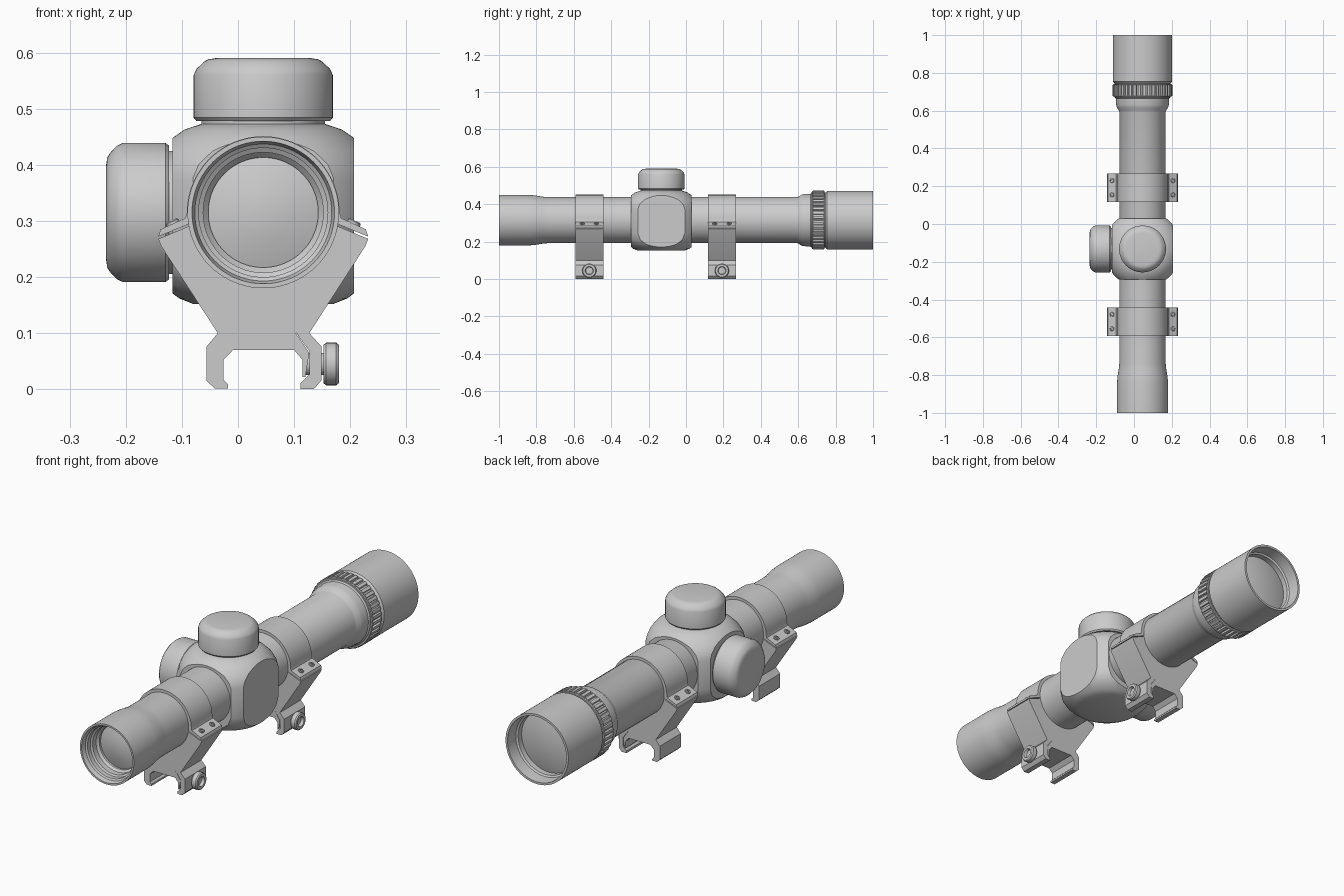
import bpy, bmesh
from math import sin, cos, pi, radians
from mathutils import Matrix, Vector

if "Cube" in bpy.data.objects:
    bpy.data.objects.remove(bpy.data.objects["Cube"])

CX, CZ, TY = 0.045, 0.315, -0.132      # optical axis and turret position
ALONG_Y = Matrix.Rotation(-pi / 2, 4, 'X')
ALONG_X = Matrix.Rotation(pi / 2, 4, 'Y')
ALONG_NEG_X = Matrix.Rotation(-pi / 2, 4, 'Y')


def finish(bm, name, angle=30):
    bmesh.ops.remove_doubles(bm, verts=bm.verts, dist=1e-5)
    bmesh.ops.recalc_face_normals(bm, faces=bm.faces)
    me = bpy.data.meshes.new(name)
    bm.to_mesh(me)
    bm.free()
    ob = bpy.data.objects.new(name, me)
    bpy.context.collection.objects.link(ob)
    bpy.ops.object.select_all(action='DESELECT')
    ob.select_set(True)
    bpy.context.view_layer.objects.active = ob
    bpy.ops.object.shade_smooth_by_angle(angle=radians(angle))
    return ob


def lathe(profile, origin, turn=Matrix(), steps=64):
    """Spin (radius, height) points round a local z axis."""
    bm = bmesh.new()
    vs = [bm.verts.new((r, 0, h)) for r, h in profile]
    es = [bm.edges.new(p) for p in zip(vs, vs[1:])]
    bmesh.ops.spin(bm, geom=vs + es, cent=(0, 0, 0), axis=(0, 0, 1),
                   angle=2 * pi, steps=steps, use_merge=True)
    bmesh.ops.remove_doubles(bm, verts=bm.verts, dist=1e-5)
    bm.transform(Matrix.Translation(origin) @ turn)
    return bm


def extrude(points, y0, y1, name):
    """Extrude an (x, z) outline along y."""
    bm = bmesh.new()
    f = bm.faces.new([bm.verts.new((x, y0, z)) for x, z in points])
    g = bmesh.ops.extrude_face_region(bm, geom=[f])['geom']
    bmesh.ops.translate(bm, vec=(0, y1 - y0, 0),
                        verts=[v for v in g if isinstance(v, bmesh.types.BMVert)])
    return finish(bm, name)


# scope tube with recessed ends and gently domed lenses
tube = [(0, -0.925), (0.05, -0.92), (0.098, -0.905), (0.098, -0.915), (0.107, -0.925),
        (0.107, -0.95), (0.115, -0.955), (0.115, -0.975), (0.122, -0.98), (0.127, -1),
        (0.135, -1), (0.135, -0.84), (0.132, -0.805), (0.126, -0.77), (0.123, -0.74),
        (0.123, 0.595), (0.126, 0.602), (0.136, 0.618), (0.139, 0.63), (0.141, 0.665),
        (0.147, 0.67), (0.147, 0.745), (0.152, 0.75), (0.157, 0.755), (0.157, 1),
        (0.147, 1), (0.144, 0.945), (0.136, 0.94), (0.136, 0.915), (0.08, 0.93), (0, 0.935)]
finish(lathe(tube, (CX, 0, CZ), ALONG_Y, 80), "scope_tube")

# ribbed focus ring
teeth = 40
ribs = []
for i in range(teeth):
    for frac, r in ((0, .149), (.3, .149), (.38, .158), (.92, .158)):
        a = 2 * pi * (i + frac) / teeth
        ribs.append((CX + r * cos(a), CZ + r * sin(a)))
extrude(ribs, 0.678, 0.737, "focus_ring")
for y in (0.674, 0.735):
    finish(lathe([(0.14, 0), (0.153, 0), (0.156, 0.003), (0.153, 0.006), (0.14, 0.006)],
                 (CX, y, CZ), ALONG_Y), "focus_ring_edge")

# turret housing: rounded drum trimmed flat on four sides
drum = [(0, 0.152), (0.125, 0.152), (0.15, 0.162), (0.18, 0.185), (0.197, 0.21), (0.205, 0.245),
        (0.205, 0.375), (0.199, 0.40), (0.185, 0.425), (0.163, 0.447), (0.14, 0.463),
        (0.11, 0.473), (0, 0.473)]
bm = lathe(drum, (CX, TY, 0), steps=96)
for n in (Vector((1, 0, 0)), Vector((-1, 0, 0)), Vector((0, 1, 0)), Vector((0, -1, 0))):
    cut = bmesh.ops.bisect_plane(bm, geom=bm.verts[:] + bm.edges[:] + bm.faces[:],
                                 plane_co=Vector((CX, TY, 0)) + n * 0.162, plane_no=n,
                                 clear_outer=True)['geom_cut']
    bmesh.ops.edgeloop_fill(bm, edges=[e for e in cut if isinstance(e, bmesh.types.BMEdge)])
finish(bm, "turret_housing", 25)

# top and side turret caps
cap = [(0, -0.01), (0.11, -0.01), (0.11, 0.006), (0.119, 0.006), (0.124, 0.012), (0.124, 0.088),
       (0.119, 0.099), (0.105, 0.112), (0.098, 0.116), (0.085, 0.118), (0, 0.118)]
finish(lathe(cap, (CX, TY, 0.472)), "top_turret_cap")
finish(lathe(cap, (CX - 0.162, TY, CZ), ALONG_NEG_X), "side_turret_cap")

# two mounts, each with ring cap, base, clamp jaw and screws
arc = [(CX + 0.136 * cos(pi * i / 40), CZ + 0.136 * sin(pi * i / 40)) for i in range(41)]
ring_cap = ([(CX + 0.10, 0.308), (CX + 0.187, 0.272), (CX + 0.183, 0.285), (CX + 0.139, 0.305)]
            + arc + [(CX - 0.139, 0.305), (CX - 0.183, 0.285), (CX - 0.187, 0.272),
                     (CX - 0.10, 0.308)])
base = [(CX - 0.10, 0.304), (CX - 0.187, 0.268), (CX - 0.182, 0.255), (-0.036, 0.10),
        (-0.056, 0.076), (-0.056, 0.015), (-0.041, 0.001), (-0.018, 0.001), (-0.018, 0.009),
        (-0.026, 0.017), (-0.026, 0.052), (-0.009, 0.07), (0.10, 0.07), (0.115, 0.052),
        (0.115, 0.022), (0.12, 0.022), (0.127, 0.065), (0.103, 0.10), (0.127, 0.10),
        (CX + 0.182, 0.255), (CX + 0.187, 0.268), (CX + 0.10, 0.304)]
jaw = [(0.104, 0.10), (0.127, 0.10), (0.149, 0.076), (0.149, 0.016), (0.135, 0),
       (0.111, 0), (0.111, 0.01), (0.127, 0.026), (0.127, 0.068)]
knob = [(0, -0.03), (0.02, -0.03), (0.02, 0.003), (0.034, 0.003), (0.038, 0.008),
        (0.038, 0.026), (0.034, 0.031), (0.022, 0.031), (0.019, 0.018), (0, 0.018)]
screw = [(0, -0.01), (0.012, -0.01), (0.012, 0.004), (0.01, 0.006), (0.006, 0.006),
         (0.006, 0.001), (0, 0.001)]

for label, y0 in (("front", -0.592), ("rear", 0.117)):
    y1, ym = y0 + 0.15, y0 + 0.075
    extrude(ring_cap, y0, y1, label + "_ring_cap")
    extrude(base, y0, y1, label + "_mount_base")
    extrude(jaw, y0, y1, label + "_clamp_jaw")
    finish(lathe(knob, (0.149, ym, 0.045), ALONG_X, 32), label + "_clamp_knob")
    for s in (-1, 1):
        for dy in (-0.038, 0.038):
            finish(lathe(screw, (CX + s * 0.161, ym + dy, 0.295),
                         Matrix.Rotation(s * radians(25), 4, 'Y'), 20), label + "_ring_screw")
